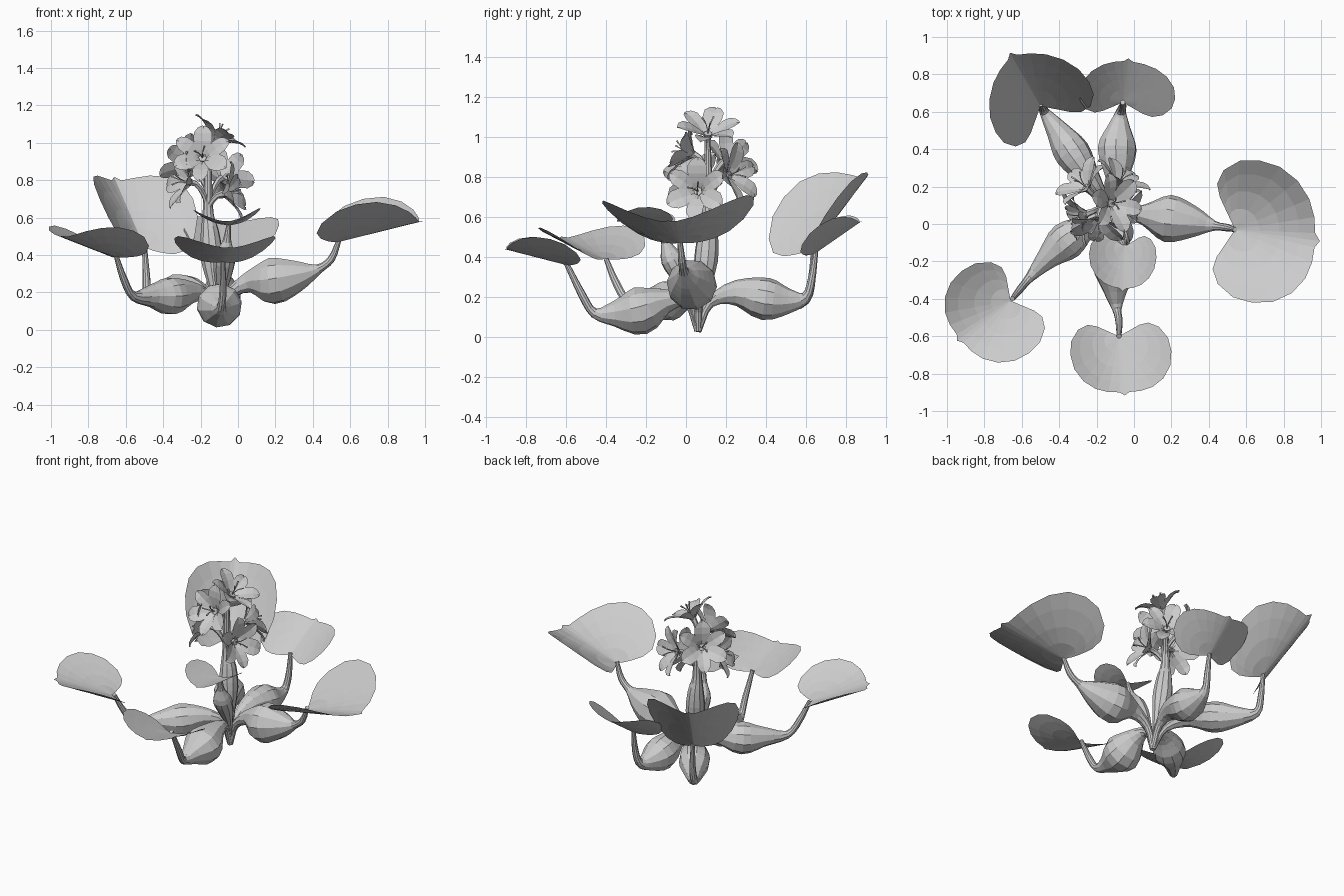
import bpy, bmesh, math
from mathutils import Vector

if "Cube" in bpy.data.objects:
    bpy.data.objects.remove(bpy.data.objects["Cube"])

V = Vector
CROWN = V((-0.10, 0.06, 0.03))


def finish(bm, name):
    me = bpy.data.meshes.new(name)
    bm.to_mesh(me)
    bm.free()
    ob = bpy.data.objects.new(name, me)
    bpy.context.collection.objects.link(ob)
    return ob


def spline(pts, steps):
    """Catmull-Rom through (x, y, z, radius) points."""
    p = [V(q) for q in pts]
    p = [p[0] * 2 - p[1]] + p + [p[-1] * 2 - p[-2]]
    out = []
    for i in range(1, len(p) - 2):
        a, b, c, d = p[i - 1:i + 3]
        for k in range(steps):
            t = k / steps
            out.append(0.5 * (2 * b + (c - a) * t + (2 * a - 5 * b + 4 * c - d) * t * t
                              + (3 * b - a - 3 * c + d) * t ** 3))
    return out + [p[-2]]


def add_tube(bm, pts, sides=10, steps=3):
    path = spline(pts, steps)
    pos = [q.to_3d() for q in path]
    prev, x = None, None
    rings = []
    for i, q in enumerate(path):
        t = (pos[min(i + 1, len(pos) - 1)] - pos[max(i - 1, 0)]).normalized()
        x = t.orthogonal().normalized() if prev is None else prev.rotation_difference(t) @ x
        prev = t
        y = t.cross(x)
        r = max(q[3], 0.002)
        rings.append([bm.verts.new(pos[i] + r * (x * math.cos(a) + y * math.sin(a)))
                      for a in (2 * math.pi * k / sides for k in range(sides))])
    for r0, r1 in zip(rings, rings[1:]):
        for k in range(sides):
            n = (k + 1) % sides
            bm.faces.new((r0[k], r0[n], r1[n], r1[k]))
    bm.faces.new(rings[0][::-1])
    bm.faces.new(rings[-1])


# Half outline of a kidney-shaped blade: (along midrib, sideways)
HALF = [(-.08, .20), (-.20, .42), (-.24, .60), (-.17, .80), (.02, .96), (.25, 1.0),
        (.50, .95), (.72, .79), (.87, .56), (.94, .32), (.96, .10)]


def blade(name, base, tip, left, right):
    """Leaf blade whose lobes curl upward on both sides of the midrib."""
    base, tip, left, right = V(base), V(tip), V(left), V(right)
    mid = tip - base
    outline = [(a, -b) for a, b in HALF] + [(1.02, 0)] + [(a, b) for a, b in HALF[::-1]]
    sl, sr = (s - base - mid * 0.25 for s in (left, right))

    def point(a, b):
        s = sl if b > 0 else sr
        return base + mid * a + V((s.x * abs(b), s.y * abs(b), s.z * abs(b) ** 1.7))

    bm = bmesh.new()
    centre = bm.verts.new(base)
    rings = [[bm.verts.new(point(a * f, b * f)) for a, b in outline] for f in (.3, .55, .8, 1)]
    for i in range(len(outline) - 1):
        bm.faces.new((centre, rings[0][i], rings[0][i + 1]))
        for r0, r1 in zip(rings, rings[1:]):
            bm.faces.new((r0[i], r1[i], r1[i + 1], r0[i + 1]))
    finish(bm, name)


def petiole(name, pts):
    bm = bmesh.new()
    add_tube(bm, [(*CROWN, .018)] + pts)
    finish(bm, name)


# Swollen leaf stems
petiole("right_stem", [(-.06, .06, .17, .025), (.05, .05, .25, .055), (.18, .03, .26, .127),
                       (.32, .01, .29, .085), (.43, -.01, .325, .027), (.50, -.02, .38, .02),
                       (.54, -.03, .48, .013)])
petiole("front_stem", [(-.10, .01, .17, .025), (-.10, -.10, .18, .062), (-.10, -.23, .13, .122),
                       (-.10, -.36, .115, .065), (-.09, -.46, .12, .025), (-.08, -.52, .21, .02),
                       (-.08, -.60, .37, .013)])
petiole("left_stem", [(-.15, .05, .17, .025), (-.25, -.01, .20, .06), (-.36, -.09, .18, .102),
                      (-.46, -.18, .18, .062), (-.56, -.29, .18, .025), (-.61, -.35, .27, .02),
                      (-.65, -.40, .39, .013)])
petiole("back_left_stem", [(-.15, .12, .17, .025), (-.24, .25, .22, .06), (-.33, .38, .20, .097),
                           (-.41, .50, .18, .062), (-.48, .60, .19, .027), (-.49, .63, .29, .02),
                           (-.50, .64, .45, .013)])
petiole("back_stem", [(-.10, .12, .17, .025), (-.09, .25, .22, .065), (-.09, .40, .19, .107),
                      (-.08, .52, .18, .062), (-.07, .60, .20, .027), (-.06, .63, .29, .02),
                      (-.06, .65, .43, .013)])
petiole("inner_stem", [(-.09, .03, .18, .025), (-.08, -.02, .30, .05), (-.07, -.07, .39, .058),
                       (-.06, -.10, .47, .025), (-.05, -.12, .56, .012)])

# Leaf blades: base, tip, left and right lobe
blade("right_leaf", (.54, -.03, .47), (.985, -.09, .58), (.67, .34, .70), (.63, -.42, .67))
blade("front_leaf", (-.08, -.60, .36), (-.05, -.91, .44), (.20, -.68, .49), (-.34, -.70, .49))
blade("inner_leaf", (-.05, -.12, .56), (-.06, -.355, .58), (.12, -.18, .65), (-.24, -.16, .64))
blade("left_leaf", (-.66, -.41, .39), (-.94, -.62, .50), (-.56, -.69, .53), (-.92, -.25, .54))
blade("back_left_leaf", (-.50, .63, .44), (-.66, .91, .81), (-.74, .49, .70), (-.24, .76, .70))
blade("back_leaf", (-.06, .65, .42), (-.03, .88, .58), (-.29, .71, .57), (.22, .67, .56))

# Flower stalk with its sheath
petiole("flower_stalk", [(-.12, .08, .20, .03), (-.14, .10, .38, .06), (-.15, .11, .52, .05),
                         (-.16, .11, .62, .03), (-.16, .11, .80, .022), (-.16, .11, .95, .015)])


def flower(name, centre, facing, spin=0.0):
    """Six-petalled cupped flower with a funnel and three stamens."""
    centre, d = V(centre), V(facing).normalized()
    up = V((0, 0, 1)) if abs(d.z) < .9 else V((0, 1, 0))
    x = up.cross(d).normalized()
    y = d.cross(x)
    bm = bmesh.new()
    # distance from axis, height along axis, half width
    prof = [(.008, -.03, .008), (.04, -.002, .030), (.082, .026, .050), (.12, .042, .049),
            (.148, .046, .030), (.163, .042, .006)]
    for k in range(6):
        a = spin + k * math.pi / 3
        r = x * math.cos(a) + y * math.sin(a)
        s = d.cross(r)
        off = .008 * (k % 2)
        w = 1.0 if k % 2 else .85
        rows = [[bm.verts.new(centre + r * dist + d * (h + off + abs(e) * .008) + s * hw * e * w)
                 for e in (-1, 0, 1)] for dist, h, hw in prof]
        for r0, r1 in zip(rows, rows[1:]):
            for j in range(2):
                bm.faces.new((r0[j], r1[j], r1[j + 1], r0[j + 1]))
    # funnel down to the stalk
    root = V((-.16, .11, max(.62, centre.z - .15)))
    bend = root.lerp(centre - d * .08, .6)
    add_tube(bm, [(*root, .012), (*bend, .014), (*(centre - d * .05), .016), (*centre, .022)], 6, 2)
    # stamens
    for k in range(3):
        a = spin + .5 + k * 2.1
        r = x * math.cos(a) + y * math.sin(a)
        add_tube(bm, [(*centre, .003), (*(centre + d * .05 + r * .012), .003),
                      (*(centre + d * .085 + r * .035), .006)], 4, 2)
    finish(bm, name)


flower("front_flower", (-.19, .02, .92), (-.1, -.85, .4), .5)
flower("right_flower", (-.06, .06, .73), (.9, -.2, .2), .5)
flower("back_left_flower", (-.26, .20, .88), (-.6, .6, .4), .5)
flower("back_right_flower", (-.08, .22, .81), (.5, .75, .25), .2)
flower("top_flower", (-.12, .11, 1.02), (.5, .05, .8), .2)
flower("left_flower", (-.27, .05, .79), (-.85, -.3, .2), .2)
